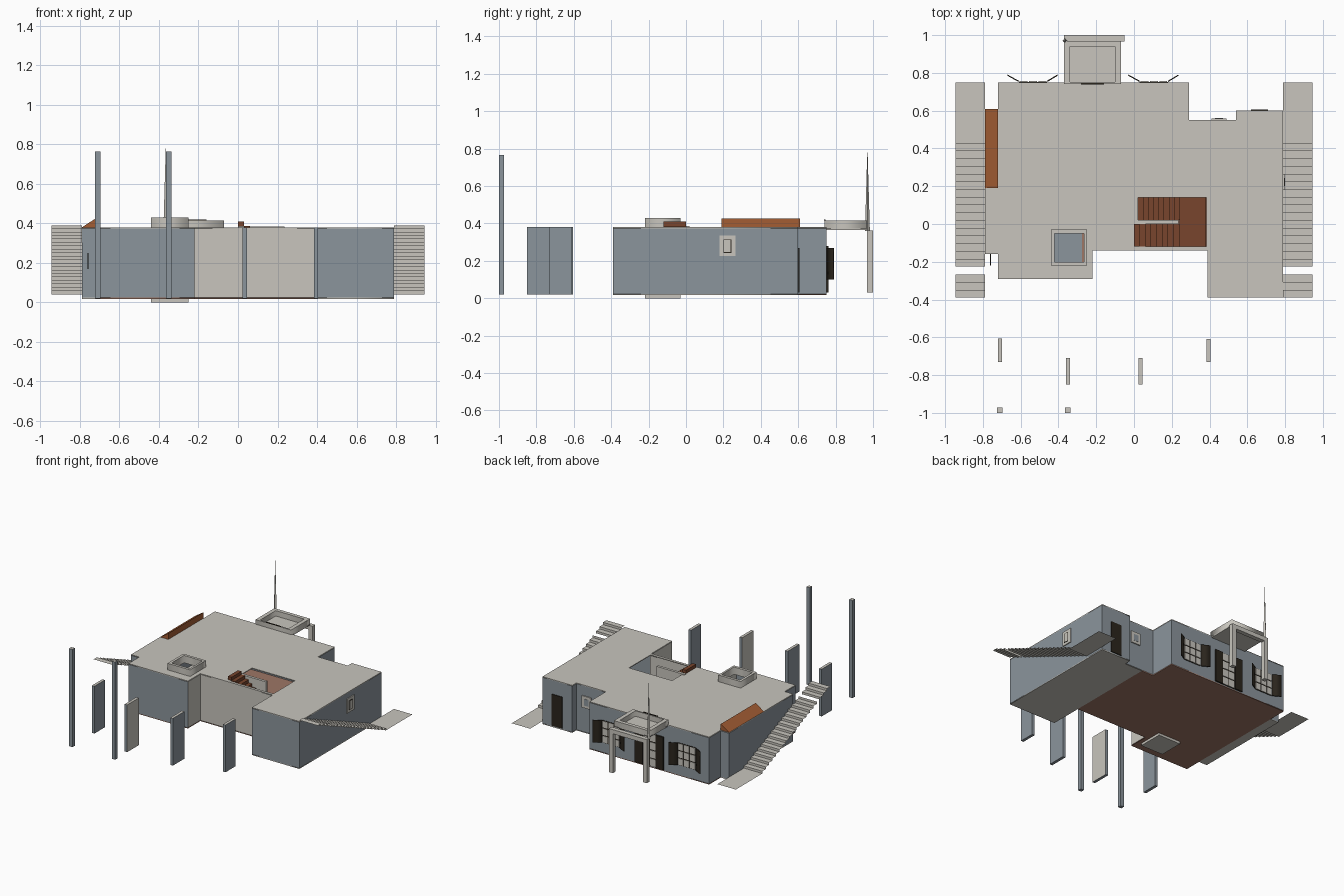
import bpy, bmesh
from mathutils import Vector

if "Cube" in bpy.data.objects:
    bpy.data.objects.remove(bpy.data.objects["Cube"])


def material(name, rgb):
    m = bpy.data.materials.new(name)
    m.diffuse_color = (*rgb, 1)
    m.use_nodes = True
    m.node_tree.nodes["Principled BSDF"].inputs["Base Color"].default_value = m.diffuse_color
    return m


BEIGE = material("beige plaster", (0.58, 0.56, 0.51))
BLUE = material("blue grey wall", (0.26, 0.30, 0.335))
TILE = material("orange tile", (0.37, 0.11, 0.034))
WOOD = material("stair wood", (0.19, 0.06, 0.026))
FLOOR = material("tan floor", (0.34, 0.18, 0.13))
DARK = material("dark shutter", (0.023, 0.018, 0.012))


def mesh_object(name, bm, *mats):
    me = bpy.data.meshes.new(name)
    bm.to_mesh(me)
    bm.free()
    ob = bpy.data.objects.new(name, me)
    bpy.context.collection.objects.link(ob)
    for m in mats:
        me.materials.append(m)
    return ob


def box(name, x0, x1, y0, y1, z0, z1, mat, mat2=None, rule=None):
    """Axis-aligned box; faces whose normal meets the rule take mat2."""
    bm = bmesh.new()
    bmesh.ops.create_cube(bm, size=1)
    for v in bm.verts:
        v.co = ((x0 + x1) / 2 + v.co.x * (x1 - x0),
                (y0 + y1) / 2 + v.co.y * (y1 - y0),
                (z0 + z1) / 2 + v.co.z * (z1 - z0))
    bm.normal_update()
    if rule:
        for f in bm.faces:
            f.material_index = int(rule(f.normal))
    return mesh_object(name, bm, mat, *([mat2] if mat2 else []))


def rect(x0, x1, y0, y1):
    return [(x0, y0), (x1, y0), (x1, y1), (x0, y1)]


def slab(name, loops, z0, z1, mat):
    """Flat plate from an outline followed by hole loops."""
    cu = bpy.data.curves.new(name, 'CURVE')
    cu.dimensions, cu.fill_mode = '2D', 'BOTH'
    cu.extrude = (z1 - z0) / 2
    for loop in loops:
        sp = cu.splines.new('POLY')
        sp.points.add(len(loop) - 1)
        sp.use_cyclic_u = True
        for p, (x, y) in zip(sp.points, loop):
            p.co = (x, y, 0, 1)
    tmp = bpy.data.objects.new(name + "_curve", cu)
    bpy.context.collection.objects.link(tmp)
    me = bpy.data.meshes.new_from_object(tmp.evaluated_get(bpy.context.evaluated_depsgraph_get()))
    bpy.data.objects.remove(tmp)
    ob = bpy.data.objects.new(name, me)
    ob.location.z = (z0 + z1) / 2
    bpy.context.collection.objects.link(ob)
    me.materials.clear()
    me.materials.append(mat)
    return ob


def panel(name, p, q, z0, z1, mat, t=0.006):
    """Upright thin panel between two plan points."""
    p, q = Vector(p), Vector(q)
    n = (q - p).orthogonal().normalized() * t / 2
    return slab(name, [[tuple(p + n), tuple(q + n), tuple(q - n), tuple(p - n)]], z0, z1, mat)


# House shell: outline, roof with openings, walls, floors
outline = [(-.72, .75), (-.72, .61), (-.79, .61), (-.79, -.16), (-.72, -.16), (-.72, -.29),
           (-.22, -.29), (-.22, -.14), (.39, -.14), (.39, -.39), (.79, -.39), (.79, .60),
           (.54, .60), (.54, .55), (.29, .55), (.29, .75)]
slab("roof", [outline, rect(.02, .383, -.12, .14), rect(-.42, -.265, -.2, -.05)], .374, .38, BEIGE)

bm = bmesh.new()
for a, b in zip(outline, outline[1:] + outline[:1]):
    f = bm.faces.new([bm.verts.new((*p, z)) for p, z in ((a, .024), (b, .024), (b, .374), (a, .374))])
    mx, my = (a[0] + b[0]) / 2, (a[1] + b[1]) / 2
    f.material_index = int(-.23 < mx < .4 and my < -.13)   # entrance recess is beige
bmesh.ops.remove_doubles(bm, verts=bm.verts, dist=1e-4)
walls = mesh_object("walls", bm, BLUE, BEIGE)
walls.modifiers.new("thickness", 'SOLIDIFY').thickness = .01

main = [p for p in outline if p[0] < .39 and p[0] > -.75]
slab("main_floor", [[(-.72, .75), (-.72, -.29), (-.22, -.29), (-.22, -.14), (.39, -.14),
                     (.39, .55), (.29, .55), (.29, .75)]], .018, .024, FLOOR)
slab("side_floor", [[(.39, -.39), (.79, -.39), (.79, .6), (.54, .6), (.54, .55), (.39, .55)]],
     .018, .024, BEIGE)
box("bay_floor", -.79, -.72, -.16, .61, .018, .024, BEIGE)

# Tiled lean-to roof over the bay
bm = bmesh.new()
ends = [[bm.verts.new((x, y, z)) for x, z in ((-.79, .38), (-.72, .38), (-.72, .426))] for y in (.19, .61)]
bm.faces.new(ends[0])
bm.faces.new(ends[1][::-1])
for i in range(3):
    j = (i + 1) % 3
    bm.faces.new((ends[0][j], ends[0][i], ends[1][i], ends[1][j]))
bmesh.ops.recalc_face_normals(bm, faces=bm.faces)
mesh_object("tile_roof", bm, TILE)

# Skylight frame, its base and the pane below
slab("skylight_frame", [rect(-.44, -.25, -.22, -.03), rect(-.42, -.265, -.2, -.05)], .38, .43, BEIGE)
box("skylight_base", -.44, -.25, -.22, -.03, 0, .019, BEIGE)
box("skylight_pane", -.42, -.275, -.2, -.05, .024, .03, BLUE)

# Inner staircase: two flights, landing and spine wall
for i in range(8):
    x, z = .24 - .03 * i, .245 + .0236 * i
    box("upper_step", x - .03, x, -.12, 0, z - .025, z, WOOD)
    x, z = .02 + .0275 * i, .045 + .0236 * i
    box("lower_step", x, x + .0275, .02, .14, z - .025, z, WOOD)
box("landing", .24, .38, -.12, .14, .2, .222, WOOD)
box("stair_spine", 0, .235, 0, .02, .024, .385, BEIGE)

# Outer side stairs: thin zigzag sheets with one tread missing
for side in (-1, 1):
    bm = bmesh.new()

    def sheet(y0, z0, y1, z1):
        bm.faces.new([bm.verts.new(c) for c in ((side * .79, y0, z0), (side * .945, y0, z0),
                                                (side * .945, y1, z1), (side * .79, y1, z1))])
    sheet(.75, .04, .43, .04)
    for i in range(20):
        y, z = .43 - .041 * i, .04 + .0175 * i
        sheet(y, z, y, z + .0175)
        if i != 16:
            sheet(y, z + .0175, y - .041, z + .0175)
    mesh_object("side_stairs", bm, BEIGE)

# Front fin columns: beige tops, beige inside the central bay
for x, y0, y1, inner in ((-.71, -.73, -.605, 0), (-.35, -.85, -.71, 1),
                         (.035, -.85, -.71, -1), (.395, -.73, -.61, 0)):
    box("fin_column", x - .011, x + .011, y0, y1, .02, .38, BLUE, BEIGE,
        lambda n: n.z > .5 or n.x * inner > .5)
for x in (-.71, -.35):
    box("tall_post", x - .014, x + .014, -1, -.972, .02, .765, BLUE, BEIGE, lambda n: n.z > .5)

# Rear porch: balcony with parapet, beam, columns and spike
box("balcony_floor", -.37, -.07, .74, .965, .366, .374, BEIGE)
slab("balcony_parapet", [rect(-.37, -.07, .74, .968), rect(-.34, -.10, .752, .94)], .374, .415, BEIGE)
box("porch_beam", -.37, -.05, .967, 1, .33, .362, BEIGE)
for x in (-.37, -.083):
    box("porch_column", x, x + .033, .967, 1, .03, .33, BEIGE)
box("balcony_rail", -.28, -.16, .738, .746, .415, .42, DARK)
bm = bmesh.new()
bmesh.ops.create_cone(bm, cap_ends=True, segments=4, radius1=.013, radius2=.001, depth=.42)
bmesh.ops.translate(bm, verts=bm.verts, vec=(-.365, .97, .57))
mesh_object("spike", bm, BEIGE)


def rear_glazing(name, x0, x1, y, z0, z1, cols, rows):
    """Beige panes over a dark backing, leaving dark bars."""
    box(name + "_backing", x0, x1, y, y + .003, z0, z1, DARK)
    w, h, g = (x1 - x0) / cols, (z1 - z0) / rows, .004
    for i in range(cols):
        for j in range(rows):
            box(name + "_pane", x0 + w * i + g, x0 + w * (i + 1) - g, y + .003, y + .006,
                z0 + h * j + g, z0 + h * (j + 1) - g, BEIGE)


# Rear windows with open shutters, and the glazed door
for x0, x1 in ((-.61, -.46), (.03, .18)):
    rear_glazing("rear_window", x0, x1, .75, .10, .27, 3, 3)
    panel("shutter", (x0, .755), (x0 - .06, .788), .10, .27, DARK)
    panel("shutter", (x1, .755), (x1 + .055, .788), .10, .27, DARK)
rear_glazing("rear_door", -.275, -.165, .75, .03, .28, 2, 4)
for x in (-.34, -.165):
    box("door_shutter", x, x + .065, .75, .762, .03, .28, DARK)

# Back service door and small windows
box("back_door", .62, .71, .6, .606, .03, .27, DARK)
box("back_window_frame", .41, .49, .55, .558, .21, .30, BEIGE)
box("back_window_pane", .43, .47, .558, .56, .23, .28, BLUE)
box("side_window_frame", .79, .797, .18, .265, .225, .335, BEIGE)
box("side_window_edge", .797, .799, .2, .243, .243, .315, DARK)
box("side_window_pane", .799, .8, .204, .239, .247, .311, BEIGE)
box("front_shutter", -.762, -.757, -.22, -.16, .17, .25, DARK)
